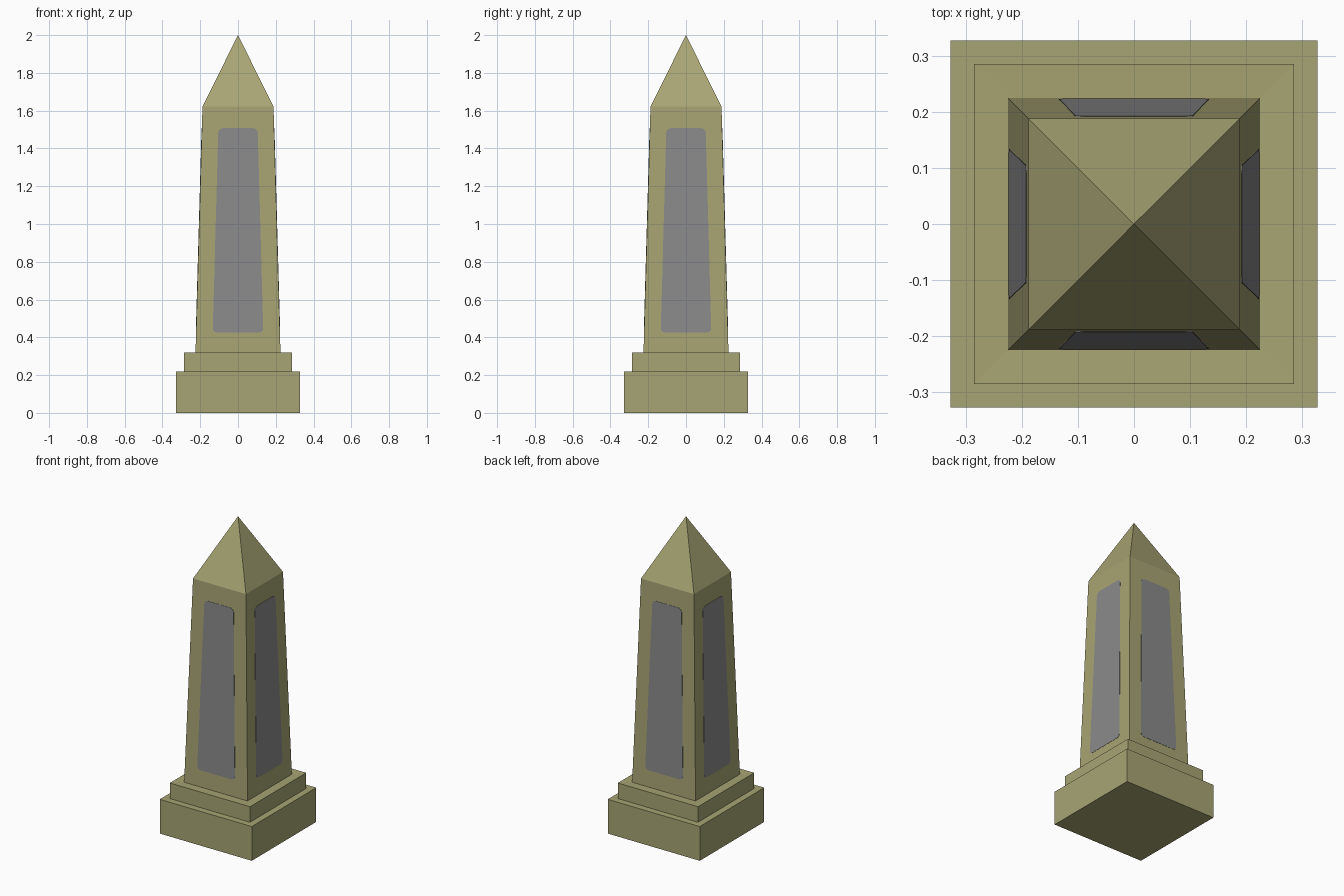
import bpy, bmesh, math

if "Cube" in bpy.data.objects:
    bpy.data.objects.remove(bpy.data.objects["Cube"])


def material(name, rgb):
    m = bpy.data.materials.new(name)
    m.diffuse_color = (*rgb, 1.0)
    m.use_nodes = True
    m.node_tree.nodes["Principled BSDF"].inputs["Base Color"].default_value = m.diffuse_color
    return m


STONE = material("khaki stone", (0.39, 0.375, 0.172))
GREY = material("grey panel", (0.258, 0.258, 0.258))


def finish(name, bm, mat):
    bmesh.ops.remove_doubles(bm, verts=bm.verts, dist=1e-6)
    me = bpy.data.meshes.new(name)
    bm.to_mesh(me)
    bm.free()
    me.materials.append(mat)
    ob = bpy.data.objects.new(name, me)
    bpy.context.collection.objects.link(ob)


def square_loft(name, profile, bottom=False):
    """Square rings from (half width, height) pairs, outward faces."""
    bm = bmesh.new()
    rings = []
    for h, z in profile:
        if h == 0:
            rings.append([bm.verts.new((0, 0, z))] * 4)
        else:
            rings.append([bm.verts.new((sx * h, sy * h, z))
                          for sx, sy in ((-1, -1), (1, -1), (1, 1), (-1, 1))])
    for a, b in zip(rings, rings[1:]):
        for i in range(4):
            j = (i + 1) % 4
            quad = [a[i], a[j], b[j], b[i]]
            bm.faces.new(list(dict.fromkeys(quad)))
    if bottom:
        bm.faces.new(rings[0][::-1])
    finish(name, bm, STONE)


# Stepped base, tapering shaft and pointed cap
Z0, Z1, H0, H1 = 0.318, 1.622, 0.225, 0.188
square_loft("plinth", [(0.327, 0), (0.327, 0.22), (0.285, 0.22)], bottom=True)
square_loft("step", [(0.285, 0.22), (0.285, 0.32), (H0, Z0)])
square_loft("shaft", [(H0, Z0), (H1, Z1)])
square_loft("pointed_cap", [(H1, Z1), (0, 2.0)])


def shaft_half(z):
    return H0 + (H1 - H0) * (z - Z0) / (Z1 - Z0)


def panel_outline(zb=0.425, zt=1.507, wb=0.134, wt=0.104, r=0.024, seg=4):
    """Rounded trapezoid (x, z), counter-clockwise seen from the front."""
    pts = []
    for sx, top, start in ((1, 0, -90), (1, 1, 0), (-1, 1, 90), (-1, 0, 180)):
        cz = zt - r if top else zb + r
        for k in range(seg + 1):
            a = math.radians(start + 90 * k / seg)
            z = cz + r * math.sin(a)
            w = wb + (wt - wb) * (z - zb) / (zt - zb)
            pts.append((sx * (w - r) + r * math.cos(a), z))
    return pts


# Grey inset panel plates, one on each side of the shaft
for side, name in enumerate(("front", "right", "back", "left")):
    bm = bmesh.new()
    c, s = ((1, 0), (0, 1), (-1, 0), (0, -1))[side]
    rings = []
    for off in (0.0, 0.0015):
        ring = []
        for x, z in panel_outline():
            y = -(shaft_half(z) + off)
            ring.append(bm.verts.new((c * x - s * y, s * x + c * y, z)))
        rings.append(ring)
    back, face = rings
    bm.faces.new(face)
    n = len(face)
    for i in range(n):
        j = (i + 1) % n
        bm.faces.new([back[i], back[j], face[j], face[i]])
    finish(name + "_panel", bm, GREY)
